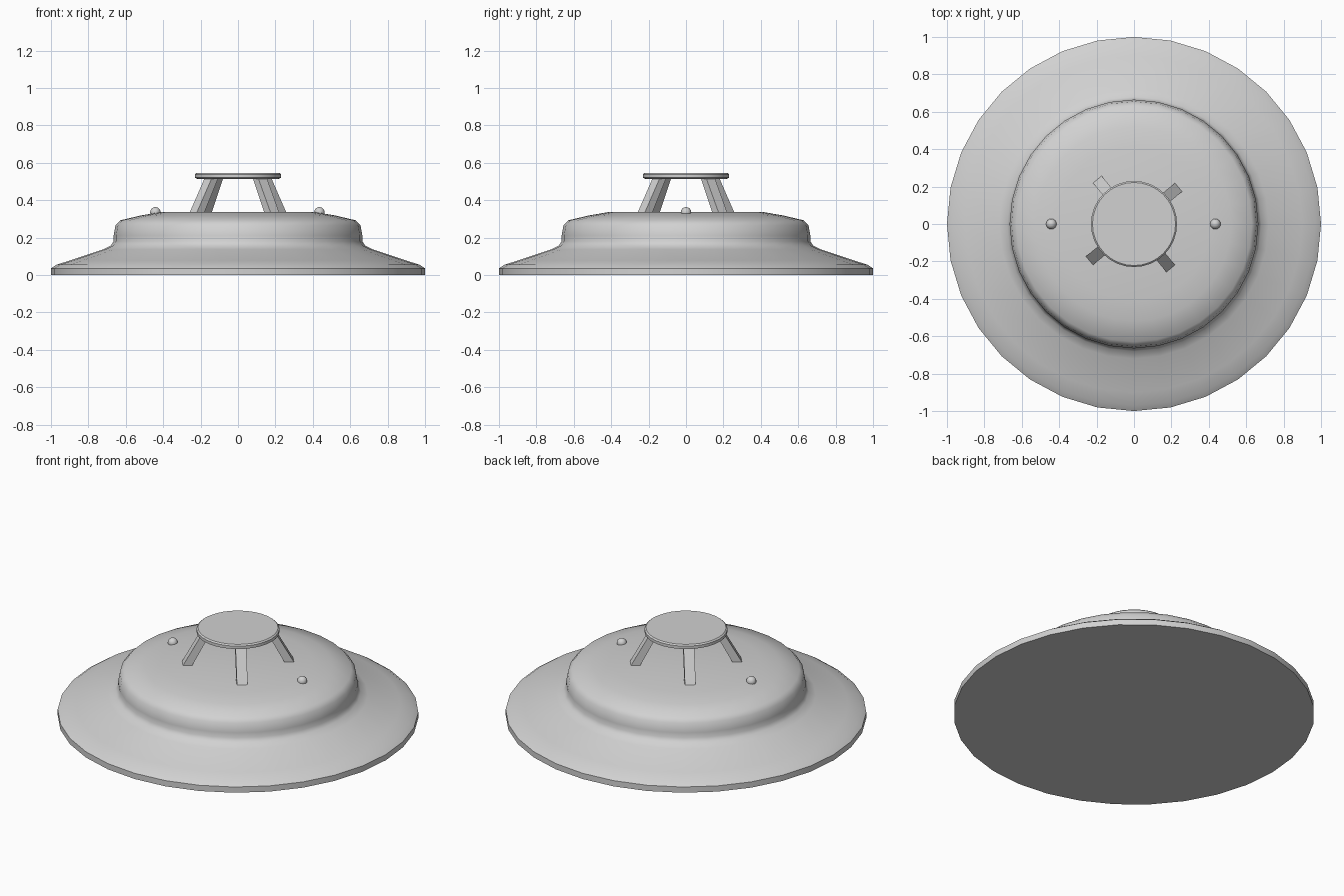
import bpy, bmesh, math
from mathutils import Vector

if "Cube" in bpy.data.objects:
    bpy.data.objects.remove(bpy.data.objects["Cube"])

mat = bpy.data.materials.new("light grey plastic")
mat.diffuse_color = (0.64, 0.64, 0.64, 1)
mat.use_nodes = True
mat.node_tree.nodes["Principled BSDF"].inputs["Base Color"].default_value = mat.diffuse_color


def finish(name, bm, angle):
    bmesh.ops.recalc_face_normals(bm, faces=bm.faces)
    me = bpy.data.meshes.new(name)
    bm.to_mesh(me)
    bm.free()
    me.materials.append(mat)
    ob = bpy.data.objects.new(name, me)
    bpy.context.collection.objects.link(ob)
    bpy.ops.object.select_all(action='DESELECT')
    ob.select_set(True)
    bpy.context.view_layer.objects.active = ob
    bpy.ops.object.shade_smooth_by_angle(angle=math.radians(angle))
    return ob


def lathe(name, profile, sides=32, angle=40):
    """Turn an (r, z) profile around z and close both ends."""
    bm = bmesh.new()
    rings = [[bm.verts.new((r * math.cos(2 * math.pi * i / sides),
                            r * math.sin(2 * math.pi * i / sides), z))
              for i in range(sides)] for r, z in profile]
    for a, b in zip(rings, rings[1:]):
        for i in range(sides):
            j = (i + 1) % sides
            bm.faces.new((a[i], a[j], b[j], b[i]))
    bm.faces.new(rings[0][::-1])
    bm.faces.new(rings[-1])
    return finish(name, bm, angle)


# Wide base with stepped body
lathe("detector_body", [(1, 0), (1, 0.035), (0.97, 0.055), (0.9, 0.077),
                        (0.72, 0.137), (0.68, 0.157), (0.665, 0.18),
                        (0.665, 0.21), (0.655, 0.265), (0.63, 0.292),
                        (0.52, 0.318), (0.41, 0.337)])

# Raised round cap
lathe("sensor_cap", [(0.215, 0.513), (0.23, 0.52), (0.23, 0.538), (0.222, 0.545)])

# Four slanted struts holding the cap
for k in range(4):
    a = math.radians(39.5 + 90 * k)
    rad = Vector((math.cos(a), math.sin(a), 0))
    tan = Vector((-math.sin(a), math.cos(a), 0))
    bm = bmesh.new()
    rings = []
    for r_in, r_out, z in [(0.265, 0.318, 0.32), (0.16, 0.205, 0.52)]:
        rings.append([bm.verts.new(rad * r + tan * t + Vector((0, 0, z)))
                      for r, t in [(r_in, -0.03), (r_out, -0.03), (r_out, 0.03), (r_in, 0.03)]])
    lo, hi = rings
    bm.faces.new(lo)
    bm.faces.new(hi)
    for i in range(4):
        j = (i + 1) % 4
        bm.faces.new((lo[i], lo[j], hi[j], hi[i]))
    finish(f"cap_strut_{k + 1}", bm, 30)

# Two indicator lights
for name, x in (("left_indicator", -0.442), ("right_indicator", 0.435)):
    bm = bmesh.new()
    bmesh.ops.create_uvsphere(bm, u_segments=16, v_segments=10, radius=0.028)
    bmesh.ops.translate(bm, verts=bm.verts, vec=(x, 0, 0.335))
    finish(name, bm, 60)
